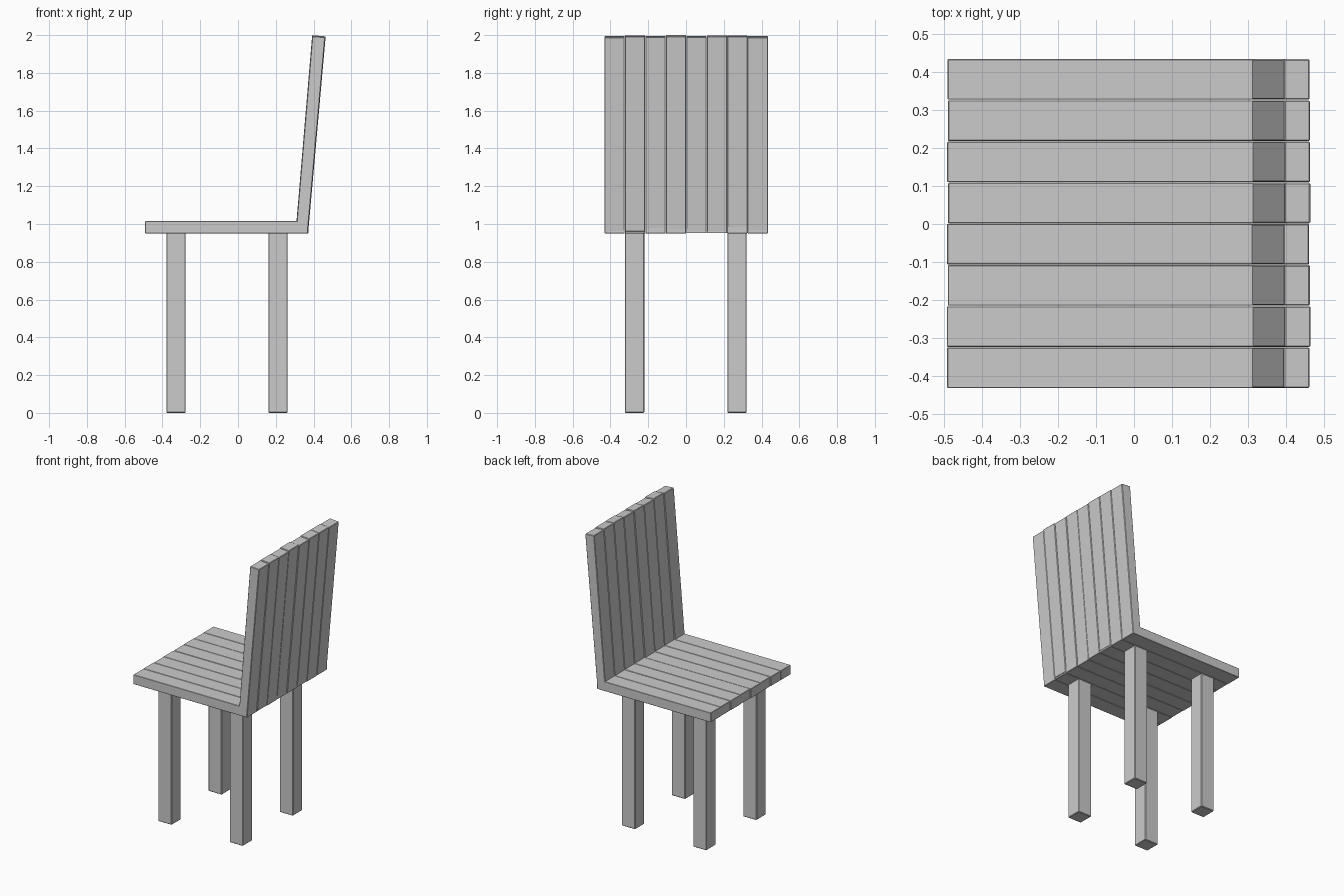
import bpy, bmesh, random
from mathutils import Vector

if "Cube" in bpy.data.objects:
    bpy.data.objects.remove(bpy.data.objects["Cube"])

random.seed(4)
PLANKS = 8
Y_MIN, Y_MAX = -0.432, 0.434
PITCH = (Y_MAX - Y_MIN) / PLANKS


def prism(name, profile, y0, y1, bevel):
    """Extrude an xz profile from y0 to y1 and chamfer its edges."""
    bm = bmesh.new()
    face = bm.faces.new([bm.verts.new((x, y0, z)) for x, z in profile])
    ext = bmesh.ops.extrude_face_region(bm, geom=[face])
    verts = [v for v in ext["geom"] if isinstance(v, bmesh.types.BMVert)]
    bmesh.ops.translate(bm, verts=verts, vec=Vector((0, y1 - y0, 0)))
    bmesh.ops.recalc_face_normals(bm, faces=bm.faces)
    bmesh.ops.bevel(bm, geom=list(bm.edges), offset=bevel, segments=1,
                    affect='EDGES', profile=0.5)
    mesh = bpy.data.meshes.new(name)
    bm.to_mesh(mesh)
    bm.free()
    obj = bpy.data.objects.new(name, mesh)
    bpy.context.collection.objects.link(obj)
    return obj


def jitter(profile, dx, dz):
    return [(x + dx, z + dz) for x, z in profile]


seat_profile = [(-0.49, 0.951), (0.371, 0.951), (0.371, 1.016), (-0.49, 1.016)]
back_profile = [(0.307, 0.965), (0.370, 0.960), (0.462, 1.992), (0.394, 1.998)]

# Seat and leaning backrest planks, side by side with fine gaps
for i in range(PLANKS):
    y0 = Y_MIN + i * PITCH + 0.0008
    y1 = y0 + PITCH - 0.0016
    r = random.uniform
    prism(f"seat_plank_{i + 1}", jitter(seat_profile, r(-.002, .002), r(-.0008, .0008)),
          y0, y1, 0.002)
    prism(f"back_plank_{i + 1}", jitter(back_profile, r(-.0025, .0025), r(-.004, .002)),
          y0, y1, 0.003)

# Four square legs
for place, x in (("front", -0.328), ("rear", 0.212)):
    for side, y in (("right", -0.272), ("left", 0.270)):
        h = 0.051
        prism(f"{place}_{side}_leg",
              [(x - h, 0), (x + h, 0), (x + h, 0.956), (x - h, 0.956)],
              y - h, y + h, 0.004)
